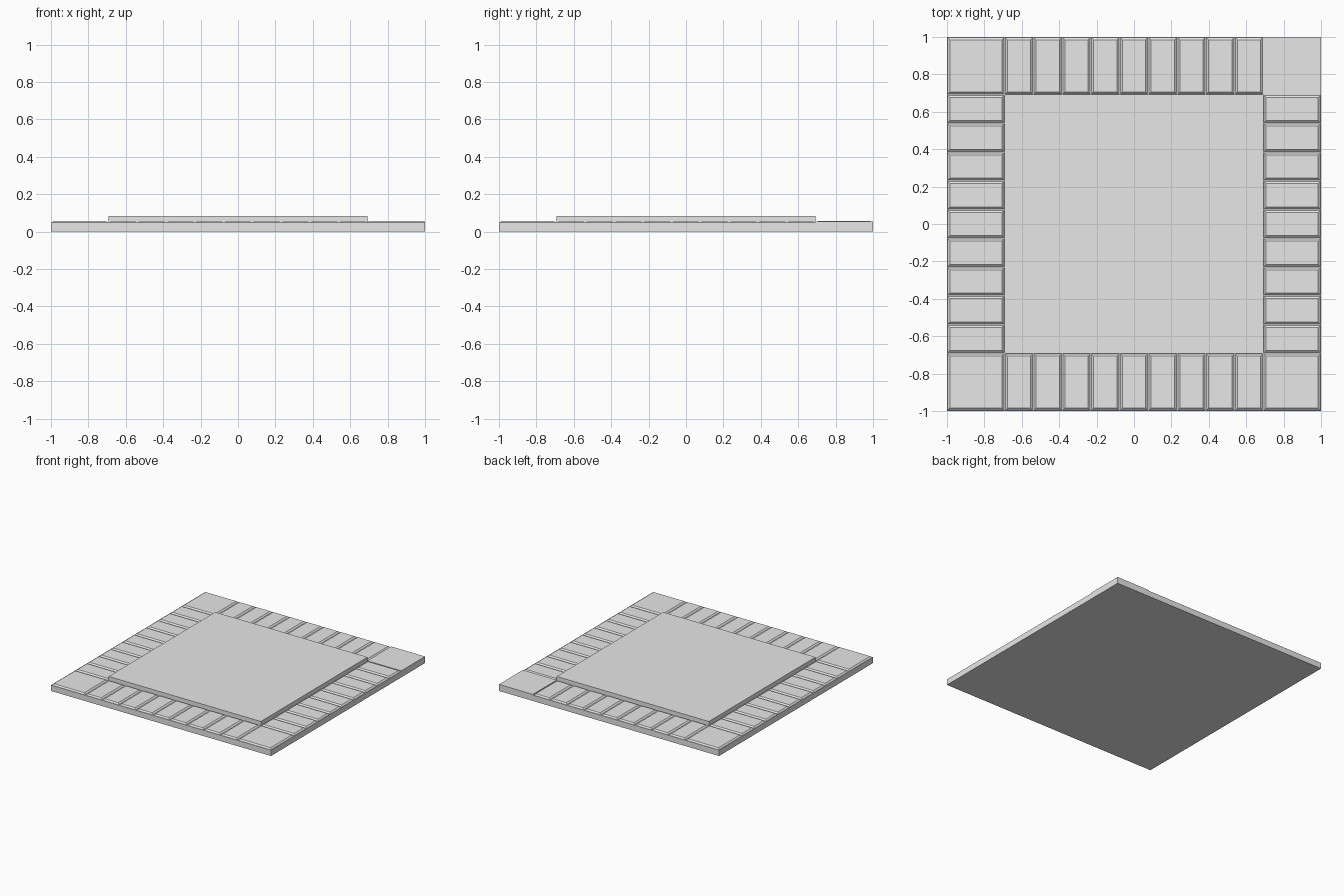
import bpy
import bmesh

cube = bpy.data.objects.get("Cube")
if cube:
    bpy.data.objects.remove(cube, do_unlink=True)

INNER = 0.692            # half width of the centre slab
COUNT = 9                # tiles along each side
PITCH = 2 * INNER / COUNT
BASE_TOP = 0.048
TILE_TOP = 0.058
GAP = 0.004              # margin around each tile
CHAMFER = 0.011

grey = bpy.data.materials.new("light_grey")
grey.use_nodes = True
grey.diffuse_color = (0.8, 0.8, 0.8, 1)
grey.node_tree.nodes["Principled BSDF"].inputs["Base Color"].default_value = (0.8, 0.8, 0.8, 1)


def block(name, x0, x1, y0, y1, z0, z1, taper=0.0):
    """Box whose top is drawn in by taper on every side."""
    bm = bmesh.new()
    bmesh.ops.create_cube(bm, size=1)
    for v in bm.verts:
        top = v.co.z > 0
        inset = taper if top else 0
        v.co.x = x1 - inset if v.co.x > 0 else x0 + inset
        v.co.y = y1 - inset if v.co.y > 0 else y0 + inset
        v.co.z = z1 if top else z0
    mesh = bpy.data.meshes.new(name)
    bm.to_mesh(mesh)
    bm.free()
    mesh.materials.append(grey)
    obj = bpy.data.objects.new(name, mesh)
    bpy.context.collection.objects.link(obj)
    return obj


def tile(name, x0, x1, y0, y1):
    block(name, x0 + GAP, x1 - GAP, y0 + GAP, y1 - GAP, BASE_TOP, TILE_TOP, CHAMFER)


# Base and raised centre
block("base_plate", -1, 1, -1, 1, 0, BASE_TOP)
block("centre_slab", -INNER, INNER, -INNER, INNER, BASE_TOP, 0.084)

# Chamfered tiles along the four sides
for i in range(COUNT):
    a = -INNER + i * PITCH
    b = a + PITCH
    tile(f"front_tile_{i + 1}", a, b, -1, -INNER)
    tile(f"back_tile_{i + 1}", a, b, INNER, 1)
    tile(f"right_tile_{i + 1}", -1, -INNER, a, b)
    tile(f"left_tile_{i + 1}", INNER, 1, a, b)

# Three chamfered corners and one plain, slightly lower corner
tile("front_right_corner", -1, -INNER, -1, -INNER)
tile("front_left_corner", INNER, 1, -1, -INNER)
tile("back_right_corner", -1, -INNER, INNER, 1)
block("back_left_corner", INNER, 1, INNER, 1, BASE_TOP, 0.054)
